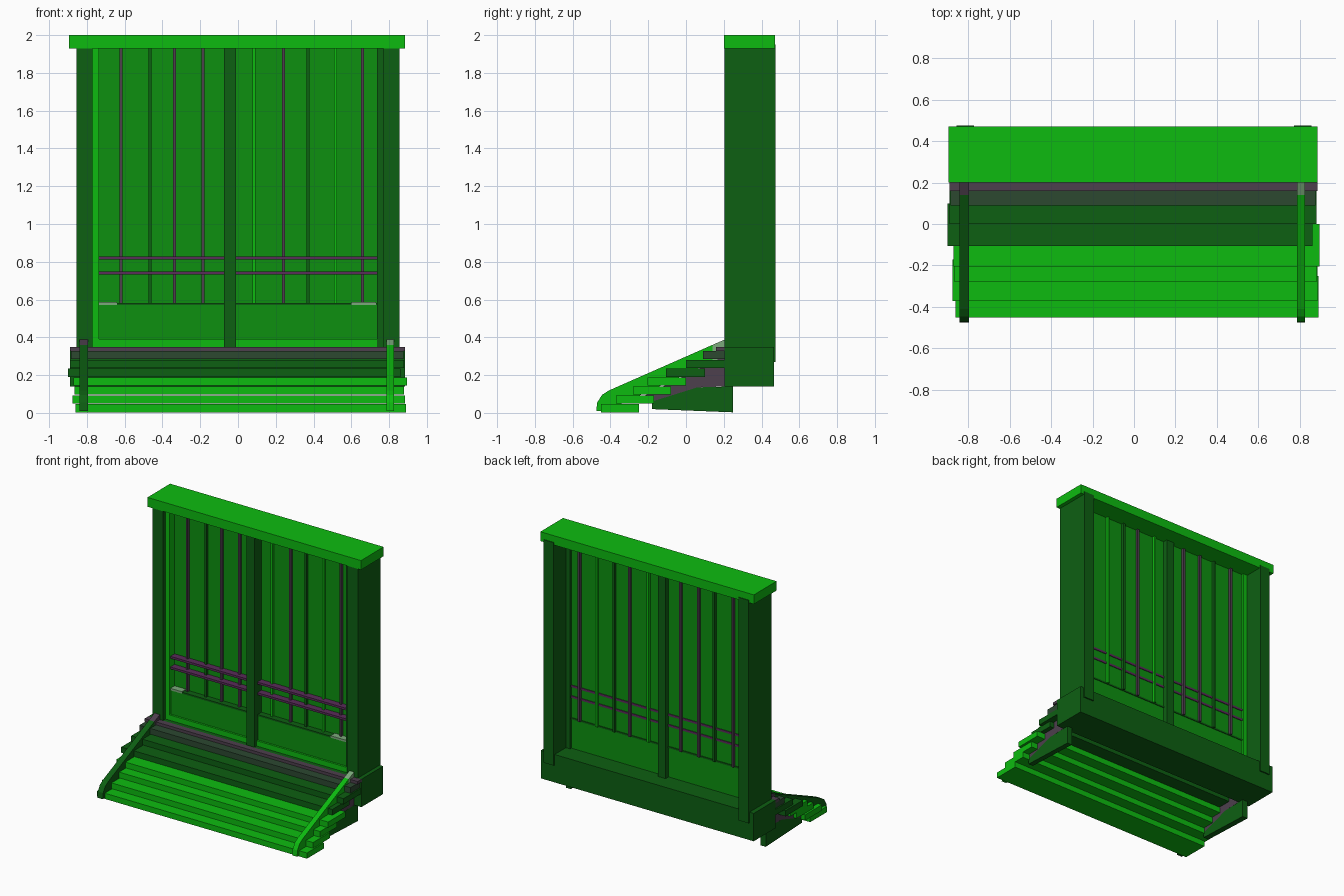
import bpy, bmesh

cube = bpy.data.objects.get("Cube")
if cube:
    bpy.data.objects.remove(cube, do_unlink=True)


def material(name, colour):
    m = bpy.data.materials.new(name)
    m.use_nodes = True
    m.diffuse_color = (*colour, 1)
    m.node_tree.nodes["Principled BSDF"].inputs["Base Color"].default_value = (*colour, 1)
    return m


BRIGHT = material("bright green", (0.004, 0.50, 0.005))
MID = material("mid green", (0.004, 0.28, 0.005))
DARK = material("dark green", (0.004, 0.115, 0.006))
GREY = material("purple grey", (0.075, 0.05, 0.075))
SLATE = material("slate green", (0.025, 0.065, 0.03))
PURPLE = material("purple", (0.10, 0.025, 0.10))
PALE = material("pale green", (0.2, 0.4, 0.2))


def finish(name, bm, mat):
    bmesh.ops.recalc_face_normals(bm, faces=bm.faces)
    mesh = bpy.data.meshes.new(name)
    bm.to_mesh(mesh)
    bm.free()
    mesh.materials.append(mat)
    obj = bpy.data.objects.new(name, mesh)
    bpy.context.collection.objects.link(obj)
    return obj


def box(name, x, y, z, mat):
    bm = bmesh.new()
    bmesh.ops.create_cube(bm, size=1)
    for v in bm.verts:
        v.co = [sum(r) / 2 + c * (r[1] - r[0]) for c, r in zip(v.co, (x, y, z))]
    return finish(name, bm, mat)


def side_prism(name, x, profile, mat):
    """Extrude a (y, z) profile along x."""
    bm = bmesh.new()
    face = bm.faces.new([bm.verts.new((x[0], y, z)) for y, z in profile])
    new = bmesh.ops.extrude_face_region(bm, geom=[face])["geom"]
    verts = [g for g in new if isinstance(g, bmesh.types.BMVert)]
    bmesh.ops.translate(bm, verts=verts, vec=(x[1] - x[0], 0, 0))
    return finish(name, bm, mat)


# Main frame
box("lintel", (-0.895, 0.885), (0.2, 0.47), (1.93, 2), BRIGHT)
box("base_beam", (-0.89, 0.885), (0.205, 0.465), (0.14, 0.35), DARK)
box("centre_post", (-0.075, -0.01), (0.21, 0.35), (0.34, 1.94), DARK)
for side, s, trim in (("left", 1, DARK), ("right", -1, BRIGHT)):
    outer = sorted((s * 0.77, s * 0.855))
    inner = sorted((s * 0.735, s * 0.775))
    box(side + "_post", outer, (0.205, 0.475), (0.27, 1.95), DARK)
    box(side + "_jamb", inner, (0.235, 0.33), (0.34, 1.94), trim)

# Infill wall
WALL = (-0.74, 0.74)
box("wall_panel", WALL, (0.295, 0.315), (0.5, 1.94), MID)
box("kick_panel", WALL, (0.25, 0.315), (0.34, 0.57), MID)
box("kick_ledge", WALL, (0.248, 0.32), (0.57, 0.582), DARK)
box("bottom_sill", WALL, (0.235, 0.27), (0.34, 0.39), BRIGHT)
for i, x in enumerate(((-0.735, -0.64), (0.6, 0.73))):
    box(f"ledge_end_{i}", x, (0.245, 0.3), (0.572, 0.587), PALE)
for i, z in enumerate((0.74, 0.82)):
    box(f"wall_rail_{i}", WALL, (0.245, 0.32), (z - 0.008, z + 0.008), PURPLE)

battens = ((-0.62, GREY), (-0.465, DARK), (-0.335, GREY), (-0.185, GREY), (0.085, BRIGHT),
           (0.24, GREY), (0.37, DARK), (0.515, BRIGHT), (0.66, GREY))
for i, (x, mat) in enumerate(battens):
    box(f"batten_{i}", (x - 0.008, x + 0.008), (0.275, 0.335), (0.575, 1.94), mat)

# Stair treads: x start, x end, front y, back y
treads = ((-0.86, 0.89, -0.45, -0.25, BRIGHT), (-0.875, 0.885, -0.37, -0.17, BRIGHT),
          (-0.865, 0.88, -0.28, -0.08, BRIGHT), (-0.87, 0.895, -0.205, 0, BRIGHT),
          (-0.9, 0.86, -0.105, 0.1, DARK), (-0.89, 0.88, 0, 0.21, DARK),
          (-0.885, 0.875, 0.09, 0.21, SLATE))
for i, (x0, x1, y0, y1, mat) in enumerate(treads):
    z = 0.047 * i
    box(f"tread_{i}", (x0, x1), (y0, y1), (z + 0.003, z + 0.046), mat)
box("top_tread", (-0.89, 0.885), (0.16, 0.21), (0.328, 0.35), GREY)

# Stair side boards, supports and the pale tops of the boards
board = ((-0.475, 0.01), (-0.47, 0.055), (-0.445, 0.095), (-0.41, 0.118),
         (0.14, 0.36), (0.14, 0.27), (-0.38, 0.03), (-0.45, 0.01))
cap = ((0.14, 0.36), (0.205, 0.388), (0.205, 0.3), (0.14, 0.27))
lower = ((-0.18, 0.02), (0.25, 0.003), (0.25, 0.14), (0.06, 0.135), (-0.18, 0.06))
upper = ((-0.18, 0.06), (0.06, 0.135), (0.205, 0.14), (0.205, 0.3), (0.14, 0.27), (-0.3, 0.05))
for side, x, mat, tip in (("left", (0.785, 0.825), BRIGHT, PALE),
                          ("right", (-0.84, -0.795), DARK, GREY)):
    side_prism(side + "_stair_board", x, board, mat)
    side_prism(side + "_stair_board_top", x, cap, tip)
    side_prism(side + "_lower_support", x, lower, DARK)
    side_prism(side + "_upper_support", x, upper, GREY)
